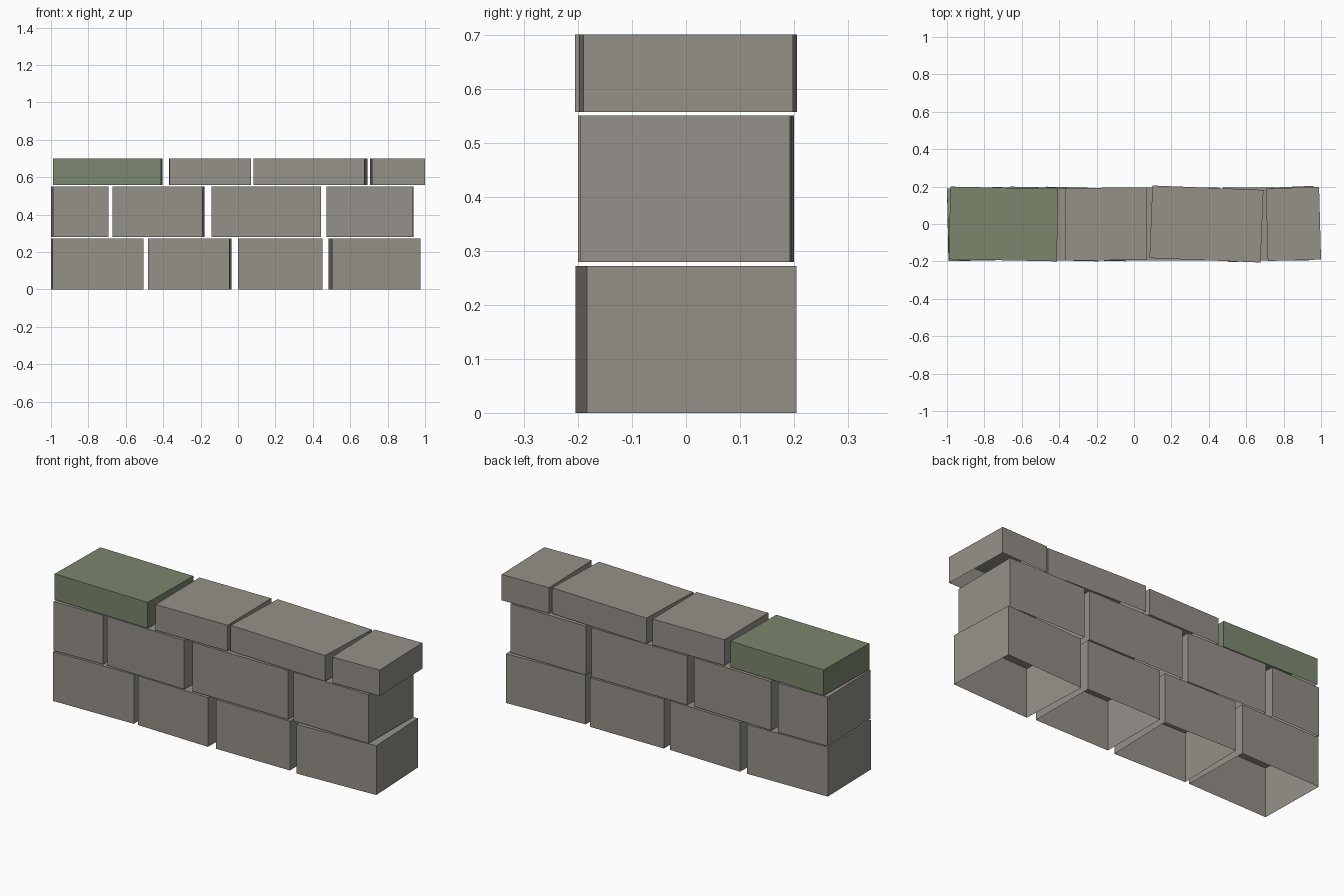
import bpy
import bmesh
from mathutils import Matrix
from math import cos, sin

cube = bpy.data.objects.get("Cube")
if cube:
    bpy.data.objects.remove(cube, do_unlink=True)


def make_material(name, color):
    mat = bpy.data.materials.new(name)
    mat.use_nodes = True
    mat.diffuse_color = color
    mat.node_tree.nodes["Principled BSDF"].inputs["Base Color"].default_value = color
    return mat


stone = make_material("grey stone", (0.30, 0.28, 0.25, 1))
moss = make_material("mossy green", (0.20, 0.24, 0.155, 1))

DEPTH = 0.388


def add_block(name, x0, x1, z0, z1, turn, mat):
    """Open-bottomed block filling x0..x1 after a slight turn about z."""
    width = (x1 - x0 - DEPTH * abs(sin(turn))) / cos(turn)
    bm = bmesh.new()
    bmesh.ops.create_cube(bm, size=1)
    bm.normal_update()
    bottom = [f for f in bm.faces if f.normal.z < -0.5]
    bmesh.ops.delete(bm, geom=bottom, context="FACES_ONLY")
    bm.transform(Matrix.Diagonal((width, DEPTH, z1 - z0, 1)))
    mesh = bpy.data.meshes.new(name)
    bm.to_mesh(mesh)
    bm.free()
    mesh.materials.append(mat)
    obj = bpy.data.objects.new(name, mesh)
    obj.location = ((x0 + x1) / 2, 0, (z0 + z1) / 2)
    obj.rotation_euler.z = turn
    bpy.context.collection.objects.link(obj)


# Each course: name, bottom, top, then blocks as (left end, right end, turn)
courses = [
    ("bottom_block", 0, 0.272,
     [(-1.0, -0.505, 0.02), (-0.48, -0.035, -0.025),
      (0.0, 0.453, 0.003), (0.485, 0.975, 0.043)]),
    ("middle_block", 0.279, 0.55,
     [(-1.0, -0.692, 0.027), (-0.67, -0.18, -0.024),
      (-0.143, 0.443, 0.0), (0.473, 0.938, -0.007)]),
    ("cap_block", 0.557, 0.7,
     [(-0.99, -0.405, -0.02), (-0.37, 0.07, 0.01),
      (0.083, 0.692, -0.04), (0.705, 1.0, 0.027)]),
]

for name, z0, z1, blocks in courses:
    for i, (x0, x1, turn) in enumerate(blocks):
        mossy = name == "cap_block" and i == 0
        add_block(f"{name}_{i + 1}", x0, x1, z0, z1, turn, moss if mossy else stone)
